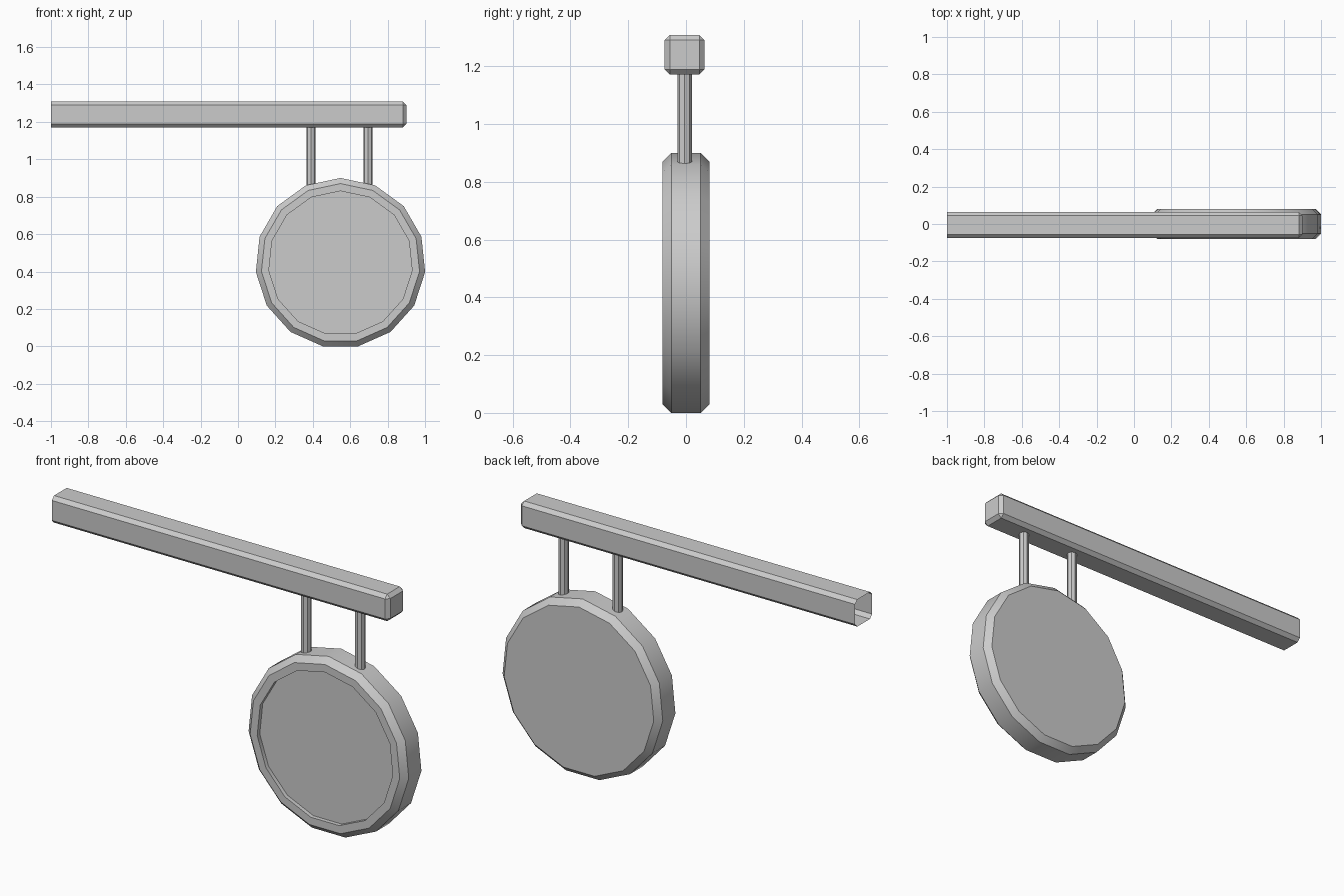
import bpy, bmesh, math

if "Cube" in bpy.data.objects:
    bpy.data.objects.remove(bpy.data.objects["Cube"])

DISC_X, DISC_Z, DISC_R, SIDES = 0.548, 0.455 * math.cos(math.pi / 15), 0.455, 15
BEAM_Y = -0.005


def finish(name, bm):
    mesh = bpy.data.meshes.new(name)
    bm.to_mesh(mesh)
    bm.free()
    ob = bpy.data.objects.new(name, mesh)
    bpy.context.collection.objects.link(ob)
    bpy.ops.object.select_all(action='DESELECT')
    ob.select_set(True)
    bpy.context.view_layer.objects.active = ob
    bpy.ops.object.shade_smooth_by_angle(angle=math.radians(30))
    return ob


# Hanging round board: chamfered rim, recessed front panel, flat back
bm = bmesh.new()
profile = [(0.385, -0.06), (0.385, -0.081), (0.425, -0.081),
           (DISC_R, -0.051), (DISC_R, 0.051), (0.425, 0.081)]
rings = []
for r, y in profile:
    ring = []
    for i in range(SIDES):
        a = math.pi / 2 + i * math.tau / SIDES
        ring.append(bm.verts.new((DISC_X + r * math.cos(a), y, DISC_Z + r * math.sin(a))))
    rings.append(ring)
for a, b in zip(rings, rings[1:]):
    for i in range(SIDES):
        j = (i + 1) % SIDES
        bm.faces.new((a[i], a[j], b[j], b[i]))
bm.faces.new(rings[0])
bm.faces.new(rings[-1])
bmesh.ops.recalc_face_normals(bm, faces=bm.faces)
finish("round_board", bm)

# Support beam: chamfered bar, left end open where it meets the wall
bm = bmesh.new()
bmesh.ops.create_cube(bm, size=1)
for v in bm.verts:
    v.co = (-0.05 + v.co.x * 1.9, BEAM_Y + v.co.y * 0.138, 1.24 + v.co.z * 0.138)
end = [f for f in bm.faces if f.normal.x < -0.9]
bmesh.ops.delete(bm, geom=end, context='FACES_ONLY')
edges = [e for e in bm.edges if not e.is_boundary]
bmesh.ops.bevel(bm, geom=edges, offset=0.018, segments=1, affect='EDGES')
finish("support_beam", bm)

# Two hanger rods
for side, x in (("left", 0.39), ("right", 0.695)):
    bm = bmesh.new()
    bmesh.ops.create_cone(bm, cap_ends=True, segments=8, radius1=0.025, radius2=0.025, depth=0.32)
    bmesh.ops.translate(bm, verts=bm.verts, vec=(x, BEAM_Y, 1.022))
    ob = finish(side + "_hanger_rod", bm)
    bpy.ops.object.shade_smooth_by_angle(angle=math.radians(50))
